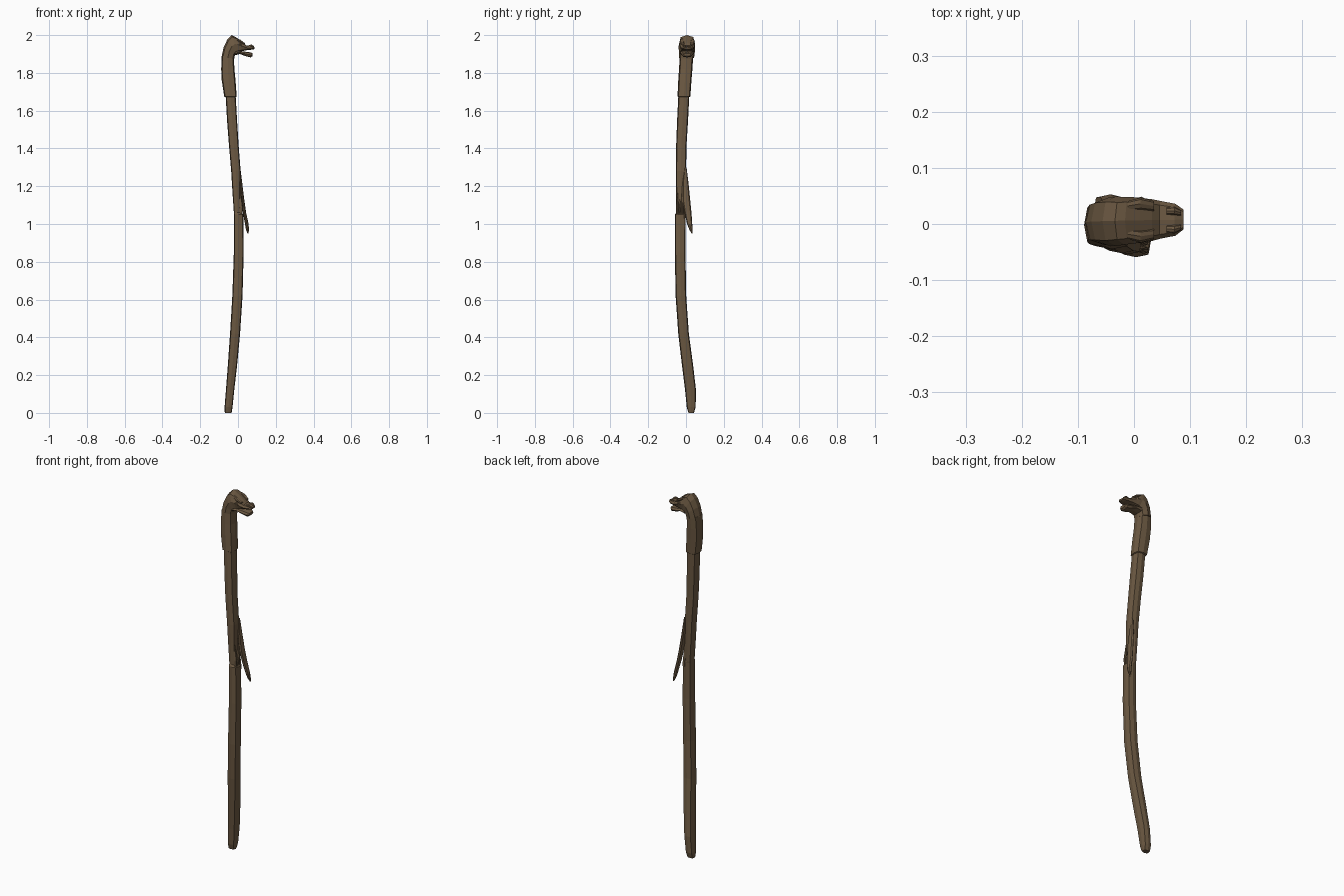
import bpy, bmesh, math
from mathutils import Vector

wood = bpy.data.materials.new("dark carved wood")
wood.diffuse_color = (0.15, 0.10, 0.055, 1)


def loft(name, rings, diag=0.84):
    """Faceted eight-sided loft. ring = (xA, zA, xB, zB, y_min, y_max)"""
    bm = bmesh.new()
    loops = []
    for xa, za, xb, zb, y0, y1 in rings:
        c = Vector(((xa + xb) / 2, (y0 + y1) / 2, (za + zb) / 2))
        u = Vector(((xb - xa) / 2, 0, (zb - za) / 2))
        v = Vector((0, (y1 - y0) / 2, 0))
        loop = []
        for k in range(8):
            s = diag / math.cos(math.pi / 4) if k % 2 else 1
            a = k * math.pi / 4
            loop.append(bm.verts.new(c + s * (u * math.cos(a) + v * math.sin(a))))
        loops.append(loop)
    for a, b in zip(loops, loops[1:]):
        for k in range(8):
            j = (k + 1) % 8
            bm.faces.new((a[k], a[j], b[j], b[k]))
    bm.faces.new(loops[0][::-1])
    bm.faces.new(loops[-1])
    bmesh.ops.recalc_face_normals(bm, faces=bm.faces)
    mesh = bpy.data.meshes.new(name)
    bm.to_mesh(mesh)
    bm.free()
    mesh.materials.append(wood)
    ob = bpy.data.objects.new(name, mesh)
    bpy.context.collection.objects.link(ob)
    return ob


def level(z, x0, x1, y0, y1):
    return (x0, z, x1, z, y0, y1)


# Curved shaft, with a shallow torn gouge above z = 1.05
loft("shaft", [level(*r) for r in (
    (0.0, -0.070, -0.034, 0.013, 0.042),
    (0.03, -0.071, -0.029, 0.004, 0.051),
    (0.12, -0.064, -0.020, -0.005, 0.053),
    (0.25, -0.054, -0.005, -0.021, 0.038),
    (0.42, -0.042, 0.011, -0.041, 0.015),
    (0.62, -0.030, 0.024, -0.055, 0.001),
    (0.85, -0.022, 0.030, -0.059, -0.003),
    (1.05, -0.022, 0.028, -0.059, -0.003),
    (1.06, -0.022, 0.013, -0.052, -0.003),
    (1.18, -0.030, 0.012, -0.053, -0.001),
    (1.28, -0.036, 0.014, -0.054, 0.0),
    (1.42, -0.048, 0.003, -0.052, 0.003),
    (1.55, -0.058, -0.005, -0.047, 0.011),
    (1.69, -0.066, -0.013, -0.040, 0.018))])

# Thicker sleeve under the head
loft("neck_sleeve", [level(*r) for r in (
    (1.672, -0.068, -0.012, -0.040, 0.018),
    (1.675, -0.073, -0.007, -0.045, 0.023),
    (1.76, -0.086, -0.013, -0.041, 0.029),
    (1.82, -0.089, -0.019, -0.037, 0.034),
    (1.89, -0.086, -0.022, -0.033, 0.038))])

# Carved head: neck bends over the crown and down to the muzzle
loft("head", [
    (-0.087, 1.885, -0.020, 1.875, -0.037, 0.043),
    (-0.076, 1.935, -0.016, 1.895, -0.038, 0.047),
    (-0.056, 1.978, -0.008, 1.903, -0.039, 0.049),
    (-0.034, 2.000, 0.000, 1.906, -0.037, 0.048),
    (-0.016, 1.992, 0.010, 1.910, -0.035, 0.048),
    (0.010, 1.974, 0.020, 1.914, -0.033, 0.046),
    (0.032, 1.958, 0.034, 1.918, -0.030, 0.044),
    (0.045, 1.945, 0.050, 1.921, -0.026, 0.041),
    (0.072, 1.943, 0.075, 1.923, -0.021, 0.036),
    (0.088, 1.936, 0.088, 1.926, -0.010, 0.026)], 0.78)

# Lower jaw, leaving the mouth open
loft("lower_jaw", [
    (-0.018, 1.918, -0.018, 1.893, -0.032, 0.044),
    (0.012, 1.916, 0.010, 1.900, -0.030, 0.042),
    (0.040, 1.912, 0.038, 1.889, -0.025, 0.038),
    (0.070, 1.908, 0.068, 1.882, -0.021, 0.033),
    (0.078, 1.904, 0.077, 1.889, -0.012, 0.024)], 0.78)

# Brows, eyes and nostrils on both sides of the head
for side, tag in ((-1, "front"), (1, "back")):
    def pair(name, rings):
        loft(name + "_" + tag, [(a, b, c, d, *sorted((0.007 + side * e, 0.007 + side * f)))
                                for a, b, c, d, e, f in rings], 0.7)
    pair("brow", [(-0.012, 1.985, -0.010, 1.970, 0.016, 0.034),
                  (0.012, 1.976, 0.012, 1.957, 0.018, 0.040),
                  (0.036, 1.958, 0.036, 1.948, 0.016, 0.034)])
    pair("eye", [(0.006, 1.955, 0.007, 1.947, 0.032, 0.039),
                 (0.013, 1.957, 0.013, 1.942, 0.032, 0.042),
                 (0.022, 1.951, 0.022, 1.944, 0.030, 0.037)])
    pair("nostril", [(0.058, 1.947, 0.058, 1.938, 0.010, 0.022),
                     (0.072, 1.950, 0.072, 1.936, 0.009, 0.024),
                     (0.084, 1.942, 0.084, 1.934, 0.008, 0.018)])

# Long splinter peeling away from the shaft
loft("peeled_splinter", [level(*r) for r in (
    (1.30, 0.006, 0.012, -0.006, 0.003),
    (1.22, 0.006, 0.022, -0.018, 0.013),
    (1.13, 0.016, 0.033, -0.020, 0.022),
    (1.06, 0.026, 0.043, -0.008, 0.029),
    (1.00, 0.037, 0.056, 0.006, 0.033),
    (0.97, 0.042, 0.058, 0.018, 0.035),
    (0.95, 0.050, 0.056, 0.029, 0.035))], 0.72)

# Short torn slivers standing in the gouge
for i, (y, z0, z1, w) in enumerate(((-0.046, 1.03, 1.17, 0.007),
                                    (-0.033, 1.04, 1.13, 0.006),
                                    (-0.020, 1.02, 1.20, 0.007),
                                    (-0.008, 0.97, 1.15, 0.006))):
    zm = z0 + (z1 - z0) * 0.4
    loft("sliver_%d" % (i + 1), [level(z0, 0.012, 0.022, y - w * 0.6, y + w * 0.6),
                                 level(zm, 0.008, 0.026, y - w, y + w),
                                 level(z1, 0.010, 0.014, y, y + 0.002)], 0.72)
